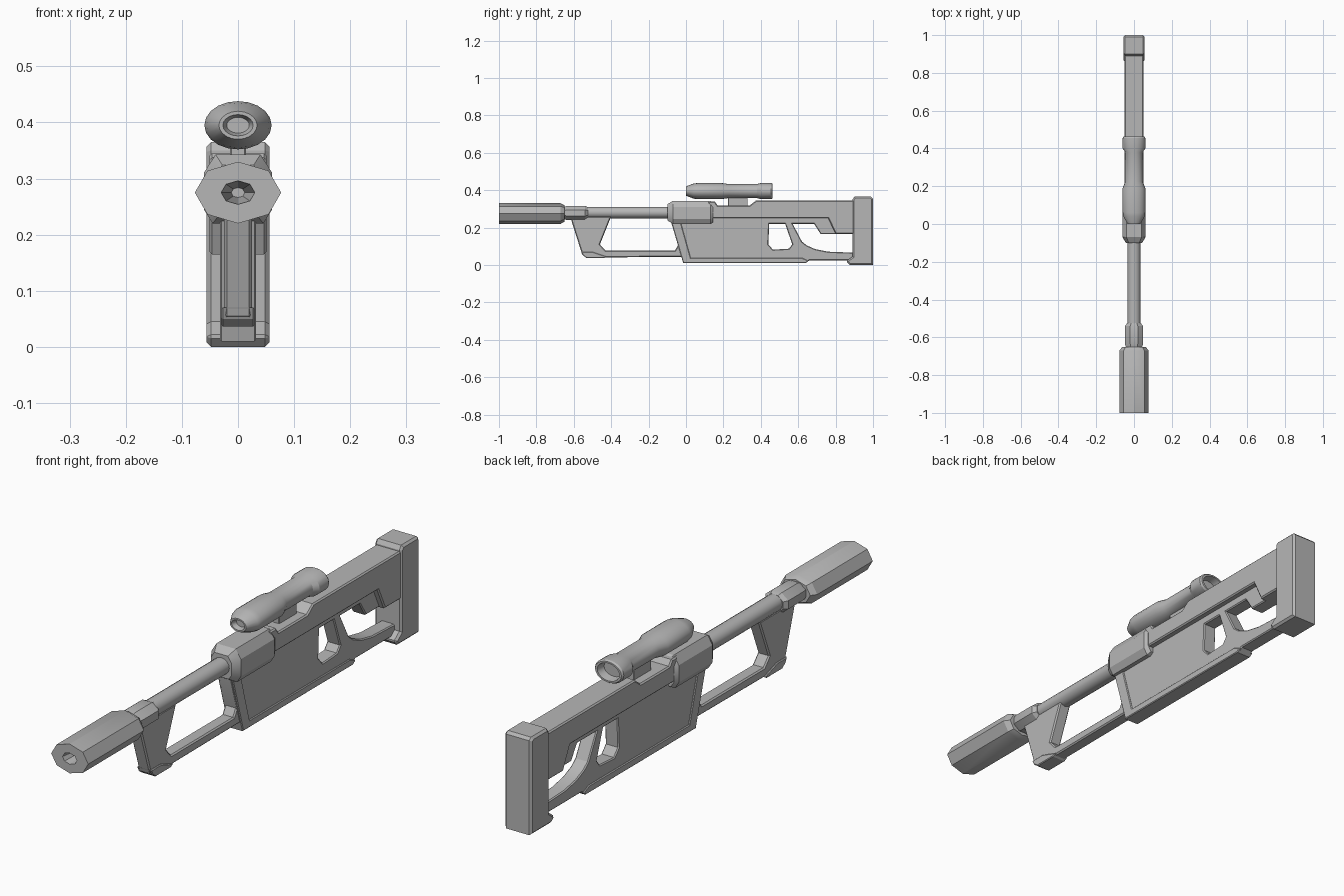
import bpy, bmesh, math

cube = bpy.data.objects.get("Cube")
if cube:
    bpy.data.objects.remove(cube)

GREY = bpy.data.materials.new("gunmetal_grey")
GREY.use_nodes = True
GREY.diffuse_color = (0.47, 0.47, 0.47, 1)
GREY.node_tree.nodes["Principled BSDF"].inputs["Base Color"].default_value = GREY.diffuse_color


def add(name, mesh, angle=30):
    ob = bpy.data.objects.new(name, mesh)
    bpy.context.collection.objects.link(ob)
    mesh.materials.clear()
    mesh.materials.append(GREY)
    bpy.ops.object.select_all(action='DESELECT')
    ob.select_set(True)
    bpy.context.view_layer.objects.active = ob
    bpy.ops.object.shade_smooth_by_angle(angle=math.radians(angle))
    return ob


def plate(name, half_width, outlines, bevel=0.005):
    """Side profile (y, z) with optional holes, extruded across x."""
    cu = bpy.data.curves.new(name + "_profile", 'CURVE')
    cu.dimensions = '2D'
    cu.fill_mode = 'BOTH'
    cu.extrude = half_width - bevel
    cu.bevel_depth = bevel
    cu.bevel_resolution = 0
    cu.offset = -bevel
    for pts in outlines:
        sp = cu.splines.new('POLY')
        sp.points.add(len(pts) - 1)
        for p, (y, z) in zip(sp.points, pts):
            p.co = (y, z, 0, 1)
        sp.use_cyclic_u = True
    tmp = bpy.data.objects.new(name + "_tmp", cu)
    bpy.context.collection.objects.link(tmp)
    dg = bpy.context.evaluated_depsgraph_get()
    mesh = bpy.data.meshes.new_from_object(tmp.evaluated_get(dg))
    bpy.data.objects.remove(tmp)
    for v in mesh.vertices:
        a, b, c = v.co
        v.co = (c, a, b)
    bm = bmesh.new()
    bm.from_mesh(mesh)
    bmesh.ops.remove_doubles(bm, verts=bm.verts, dist=0.0001)
    bmesh.ops.recalc_face_normals(bm, faces=bm.faces)
    bm.to_mesh(mesh)
    bm.free()
    return add(name, mesh, 20)


def skin(name, rings, angle=30):
    """Join rings of points into a closed tube with end caps."""
    bm = bmesh.new()
    loops = [[bm.verts.new(p) for p in ring] for ring in rings]
    n = len(loops[0])
    for a, b in zip(loops, loops[1:]):
        for i in range(n):
            j = (i + 1) % n
            bm.faces.new((a[i], a[j], b[j], b[i]))
    bm.faces.new(loops[0])
    bm.faces.new(loops[-1])
    bmesh.ops.recalc_face_normals(bm, faces=bm.faces)
    mesh = bpy.data.meshes.new(name)
    bm.to_mesh(mesh)
    bm.free()
    return add(name, mesh, angle)


def tube(name, sides, cz, stations, flat_top=False, angle=30):
    """Elliptical lathe along y from (y, x radius, z radius) stations."""
    half = math.pi / sides
    k = 1 / math.cos(half) if flat_top else 1
    turn = half if flat_top else 0
    return skin(name, [[(rx * k * math.cos(turn + 2 * half * i), y,
                         cz + rz * k * math.sin(turn + 2 * half * i))
                        for i in range(sides)] for y, rx, rz in stations], angle)


# Suppressor with bored muzzle, collar and barrel
tube("suppressor", 8, 0.275, [(-0.88, 0.012, 0.009), (-1, 0.03, 0.021), (-1, 0.077, 0.055),
                              (-0.67, 0.077, 0.055), (-0.65, 0.062, 0.044)])
tube("barrel_collar", 8, 0.278, [(-0.66, 0.04, 0.03), (-0.635, 0.048, 0.038),
                                 (-0.54, 0.048, 0.038), (-0.525, 0.036, 0.032)], True)
tube("barrel", 16, 0.28, [(-0.6, 0.034, 0.031), (-0.05, 0.034, 0.031)])

# Faceted receiver block around the barrel root
section = [(0.04, 0.343), (0.061, 0.31), (0.061, 0.245), (0.045, 0.22)]
section += [(-x, z) for x, z in reversed(section)]
skin("receiver_block", [[(x * s, y, 0.28 + (z - 0.28) * s) for x, z in section]
                        for y, s in [(-0.1, 0.7), (-0.07, 1), (0.13, 1), (0.145, 0.85)]])

# Upper receiver, running back into the stock
plate("upper_receiver", 0.051,
      [[(0.12, 0.25), (0.76, 0.25), (0.8, 0.165), (0.92, 0.165), (0.92, 0.345), (0.375, 0.345),
        (0.34, 0.318), (0.17, 0.318), (0.155, 0.338), (0.12, 0.338)]])

# Lower body with trigger opening and thumbhole
plate("lower_body", 0.028,
      [[(-0.08, 0.3), (-0.08, 0.23), (-0.025, 0.045), (-0.015, 0.01), (0.64, 0.01), (0.66, 0.025),
        (0.95, 0.025), (0.95, 0.3)],
       [(0.445, 0.22), (0.53, 0.22), (0.568, 0.11), (0.55, 0.087), (0.465, 0.082), (0.44, 0.11)],
       [(0.57, 0.22), (0.685, 0.22), (0.72, 0.165), (0.89, 0.165), (0.89, 0.066), (0.76, 0.071),
        (0.69, 0.085), (0.645, 0.105), (0.62, 0.125)]], 0.004)
plate("body_rim", 0.032,
      [[(-0.08, 0.235), (-0.025, 0.045), (-0.015, 0.01), (0.64, 0.01), (0.655, 0.022), (0.62, 0.038),
        (0.025, 0.038), (-0.03, 0.235)]], 0.003)

# Open fore frame with flared foot
plate("fore_frame", 0.025,
      [[(-0.62, 0.26), (-0.555, 0.055), (-0.53, 0.04), (0, 0.043), (0, 0.25), (-0.08, 0.25),
        (-0.04, 0.11), (-0.06, 0.077), (-0.43, 0.077), (-0.46, 0.11), (-0.4, 0.26)]])
plate("frame_foot", 0.03,
      [[(-0.56, 0.07), (-0.55, 0.05), (-0.53, 0.036), (-0.44, 0.036), (-0.425, 0.045), (-0.5, 0.07)]], 0.003)

# Butt pad with bottom toe
plate("butt_pad", 0.056,
      [[(0.89, 0.35), (0.9, 0.365), (0.99, 0.365), (1, 0.355), (1, 0), (0.875, 0), (0.86, 0.015),
        (0.86, 0.022), (0.89, 0.045)]], 0.008)

# Scope on its mount
plate("scope_mount", 0.014, [[(0.225, 0.31), (0.33, 0.31), (0.33, 0.375), (0.225, 0.375)]], 0.002)
tube("scope", 20, 0.395, [(0.02, 0.02, 0.014), (0, 0.027, 0.019), (0, 0.034, 0.025),
                          (0.04, 0.056, 0.04), (0.06, 0.06, 0.043), (0.19, 0.06, 0.043),
                          (0.225, 0.046, 0.038), (0.38, 0.046, 0.038), (0.4, 0.06, 0.043),
                          (0.455, 0.06, 0.043), (0.462, 0.055, 0.039), (0.462, 0.046, 0.033),
                          (0.43, 0.04, 0.028)], angle=25)
